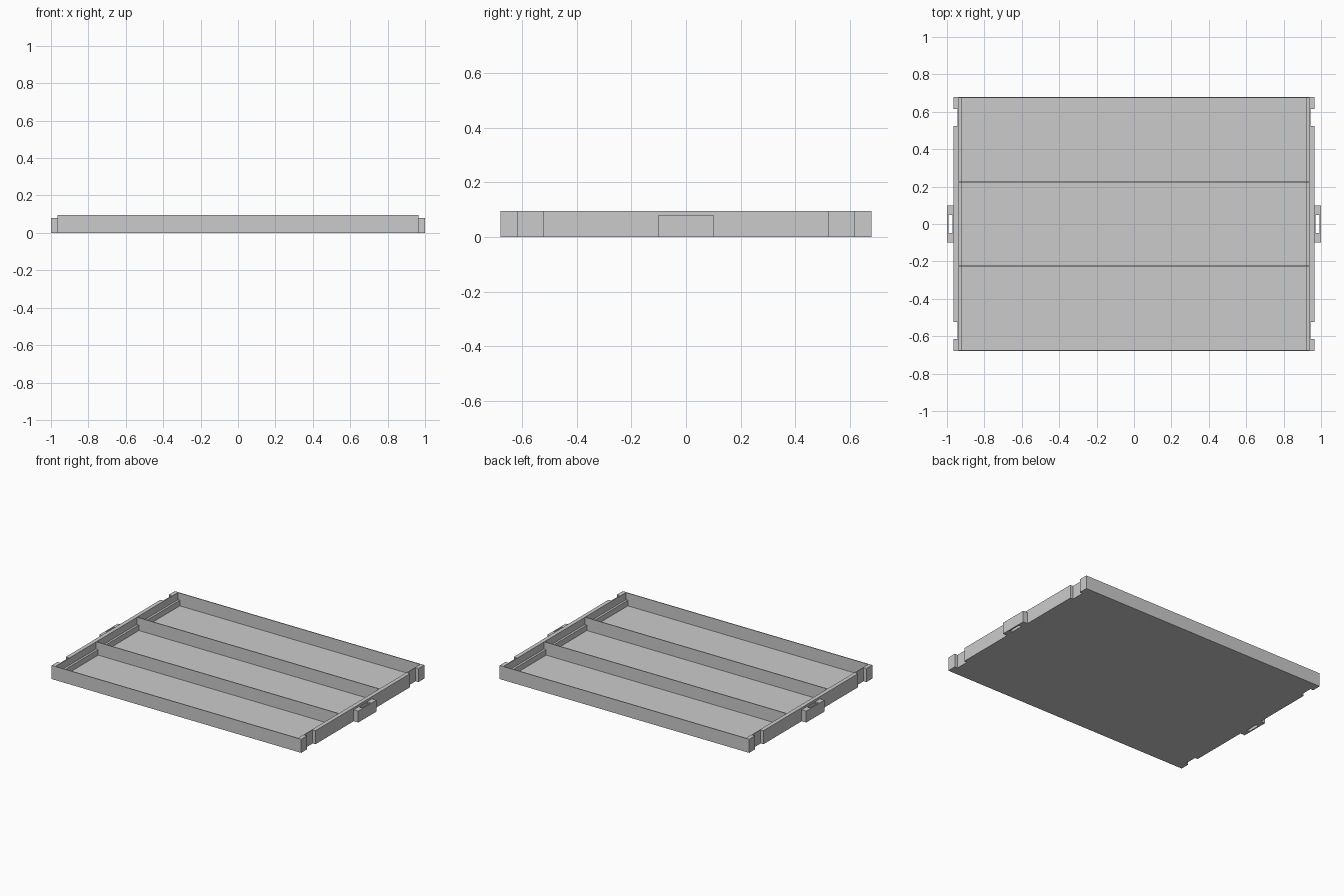
import bpy
import bmesh

cube = bpy.data.objects.get("Cube")
if cube:
    bpy.data.objects.remove(cube)

# Tray dimensions
HEIGHT = 0.095
CLIP_HEIGHT = 0.08
LEDGE_HEIGHT = 0.045
SHEET = 0.006
HALF_DEPTH = 0.68
WALL_X = 0.943
PAD_X = 0.965
LEDGE_X = 0.922
DIVIDER_Y = 0.225

grey = bpy.data.materials.new("tray grey")
grey.use_nodes = True
colour = (0.6, 0.6, 0.6, 1)
grey.diffuse_color = colour
grey.node_tree.nodes["Principled BSDF"].inputs["Base Color"].default_value = colour


def prism(name, outline, bottom, top):
    """Extrude a plan outline upward; mirrored outlines are fixed by the normals."""
    bm = bmesh.new()
    face = bm.faces.new([bm.verts.new((x, y, bottom)) for x, y in outline])
    extruded = bmesh.ops.extrude_face_region(bm, geom=[face])["geom"]
    verts = [v for v in extruded if isinstance(v, bmesh.types.BMVert)]
    bmesh.ops.translate(bm, verts=verts, vec=(0, 0, top - bottom))
    bmesh.ops.recalc_face_normals(bm, faces=bm.faces)
    mesh = bpy.data.meshes.new(name)
    bm.to_mesh(mesh)
    bm.free()
    mesh.materials.append(grey)
    obj = bpy.data.objects.new(name, mesh)
    bpy.context.collection.objects.link(obj)
    return obj


def box(name, x0, x1, y0, y1, bottom, top):
    return prism(name, [(x0, y0), (x1, y0), (x1, y1), (x0, y1)], bottom, top)


# Floor
inner_depth = HALF_DEPTH - SHEET
inner_x = WALL_X - SHEET
box("floor", -inner_x, inner_x, -inner_depth, inner_depth, 0, SHEET)

# Long walls and dividers
for label, s in (("front", -1), ("back", 1)):
    box(label + "_wall", -WALL_X, WALL_X, s * inner_depth, s * HALF_DEPTH, 0, HEIGHT)
    box(label + "_divider", -inner_x, inner_x, s * DIVIDER_Y - SHEET / 2,
        s * DIVIDER_Y + SHEET / 2, SHEET, HEIGHT)

# End walls with inner ledges, raised pads and slotted clips
for label, s in (("left", 1), ("right", -1)):
    box(label + "_end_wall", s * inner_x, s * WALL_X, -inner_depth, inner_depth, 0, HEIGHT)
    box(label + "_ledge", s * LEDGE_X, s * inner_x, -inner_depth, inner_depth,
        SHEET, LEDGE_HEIGHT)
    box(label + "_pad", s * WALL_X, s * PAD_X, -0.523, 0.523, 0, HEIGHT)
    for end, t in (("front", -1), ("back", 1)):
        box(f"{label}_{end}_corner", s * WALL_X, s * PAD_X, t * 0.616, t * HALF_DEPTH, 0, HEIGHT)
        box(f"{label}_{end}_clip_arm", s * PAD_X, s * 0.991, t * 0.047, t * 0.1, 0, CLIP_HEIGHT)
    box(label + "_clip_back", s * PAD_X, s * 0.97, -0.047, 0.047, 0, CLIP_HEIGHT)
    box(label + "_clip_face", s * 0.991, s, -0.1, 0.1, 0, CLIP_HEIGHT)
